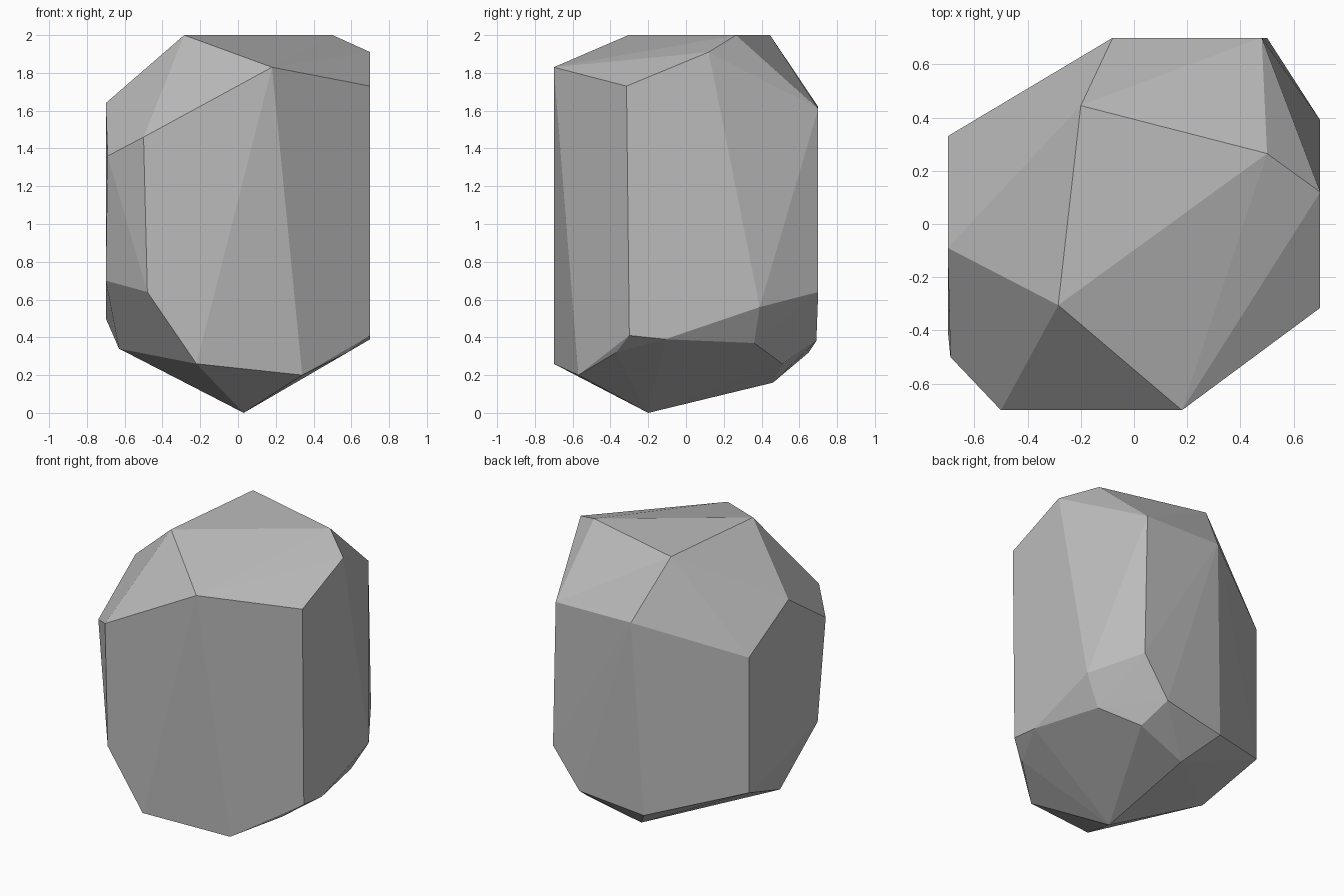
import bpy
import bmesh
from math import radians

# Remove the default object only
default_cube = bpy.data.objects.get("Cube")
if default_cube:
    bpy.data.objects.remove(default_cube, do_unlink=True)


def flat_material(name, colour):
    material = bpy.data.materials.new(name)
    material.use_nodes = True
    material.diffuse_color = colour
    shader = material.node_tree.nodes["Principled BSDF"]
    shader.inputs["Base Color"].default_value = colour
    shader.inputs["Roughness"].default_value = 1
    return material


def faceted_stone(name, corner_rings, material):
    """Wrap a tight, flat-faced shell around rings of chipped corners."""
    shell = bmesh.new()
    for ring in corner_rings:
        for corner in ring:
            shell.verts.new(corner)
    hull = bmesh.ops.convex_hull(shell, input=shell.verts[:])
    leftovers = {item for item in hull["geom_interior"] + hull["geom_unused"]
                 if isinstance(item, bmesh.types.BMVert) and not item.link_faces}
    bmesh.ops.delete(shell, geom=list(leftovers), context="VERTS")

    # Merge almost coplanar triangles into clean facets
    bmesh.ops.dissolve_limit(shell, angle_limit=radians(1),
                             verts=shell.verts[:], edges=shell.edges[:])
    bmesh.ops.recalc_face_normals(shell, faces=shell.faces[:])
    for face in shell.faces:
        face.smooth = False

    mesh = bpy.data.meshes.new(name)
    shell.to_mesh(mesh)
    shell.free()
    mesh.materials.append(material)
    stone = bpy.data.objects.new(name, mesh)
    bpy.context.collection.objects.link(stone)
    return stone


# Flat summit and the high corners just below it
summit = [(-.285, -.305, 2), (.5, .265, 2), (-.2, .445, 2)]
high_corners = [(.7, .12, 1.91), (.18, -.7, 1.83), (.7, -.315, 1.73)]

# Shoulder ring where the walls begin
shoulder = [(-.7, -.09, 1.64), (-.5, -.7, 1.46), (-.69, -.5, 1.36),
            (.48, .7, 1.61), (-.08, .7, 1.62), (-.7, .33, 1.41)]

# Lower ring where the walls end
wall_foot = [(.7, .39, .56), (.5, .7, .64), (-.7, .33, .5),
             (-.7, -.4, .7), (-.48, -.7, .64), (.7, -.3, .41),
             (.7, -.11, .39)]

# Chipped underside tapering to a single point
underside = [(.58, -.37, .32), (.34, -.57, .2), (-.22, -.7, .26),
             (-.63, -.1, .34), (.59, .36, .37), (.37, .51, .26),
             (.31, .69, .38), (-.14, .65, .32), (.01, .46, .16)]
tip = [(.03, -.2, 0)]

stone_grey = flat_material("stone grey", (.5, .5, .5, 1))
faceted_stone("boulder",
              [summit, high_corners, shoulder, wall_foot, underside, tip],
              stone_grey)
